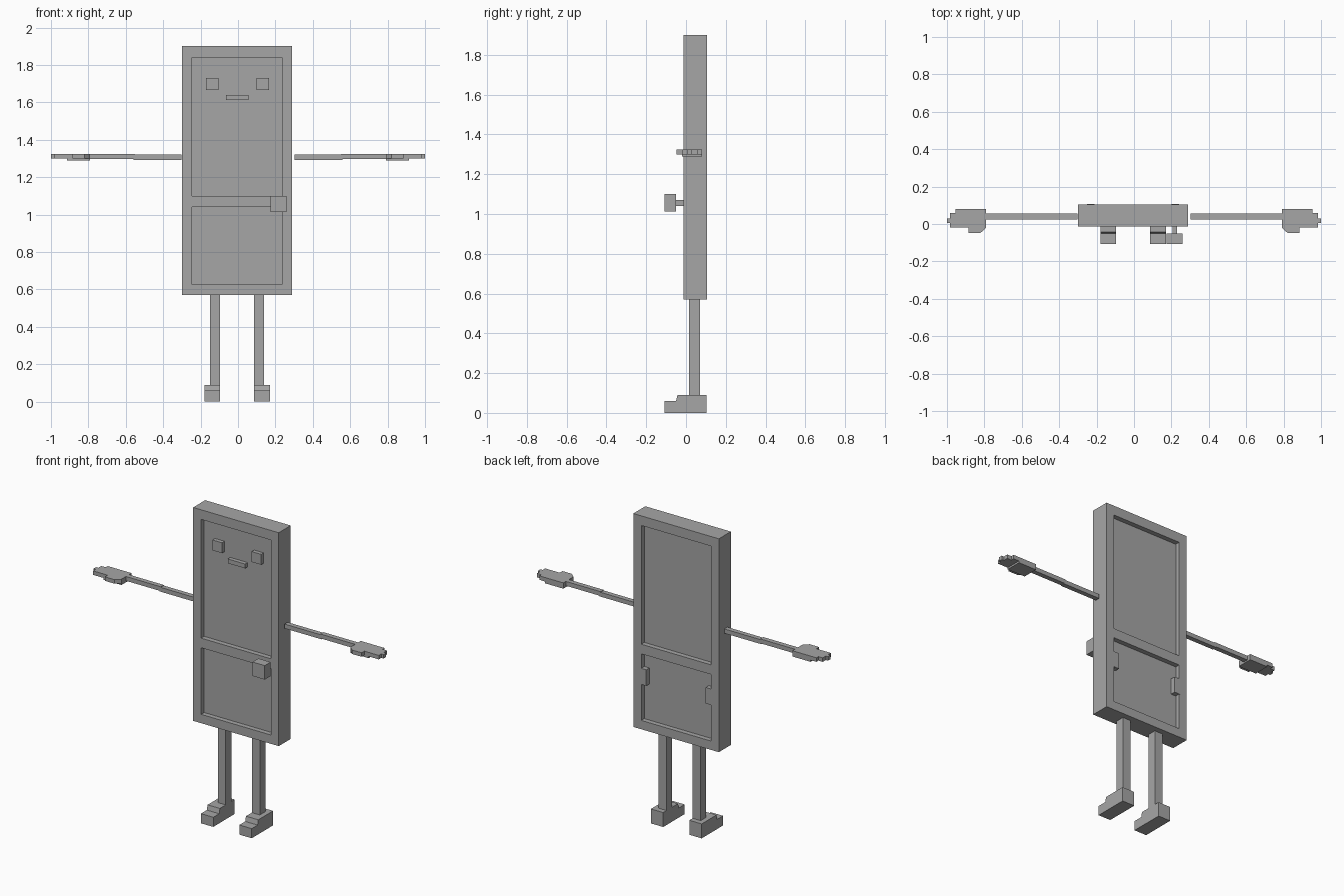
import bpy, bmesh

if "Cube" in bpy.data.objects:
    bpy.data.objects.remove(bpy.data.objects["Cube"])

grey = bpy.data.materials.new("plain_grey")
grey.diffuse_color = (0.38, 0.38, 0.38, 1)
grey.use_nodes = True
grey.node_tree.nodes["Principled BSDF"].inputs["Base Color"].default_value = grey.diffuse_color

CX = -0.005            # centre line of the door and legs
FRONT, BACK = -0.013, 0.105


def finish(name, bm):
    bmesh.ops.recalc_face_normals(bm, faces=bm.faces)
    mesh = bpy.data.meshes.new(name)
    bm.to_mesh(mesh)
    bm.free()
    mesh.materials.append(grey)
    obj = bpy.data.objects.new(name, mesh)
    bpy.context.collection.objects.link(obj)
    return obj


def box(name, x, y, z):
    bm = bmesh.new()
    bmesh.ops.create_cube(bm, size=1)
    for v in bm.verts:
        v.co = [lo if c < 0 else hi for c, (lo, hi) in zip(v.co, (x, y, z))]
    return finish(name, bm)


def prism(name, points, vector):
    """Extrude a closed outline of 3D points along a vector."""
    bm = bmesh.new()
    face = bm.faces.new([bm.verts.new(p) for p in points])
    ext = bmesh.ops.extrude_face_region(bm, geom=[face], use_keep_orig=True)
    moved = [g for g in ext["geom"] if isinstance(g, bmesh.types.BMVert)]
    bmesh.ops.translate(bm, vec=vector, verts=moved)
    return finish(name, bm)


def mx(side, a, b, centre=0.0):
    return sorted((centre + side * a, centre + side * b))


# Door slab with recessed panels on both faces
door = box("door", (-0.30, 0.29), (FRONT, BACK), (0.57, 1.90))
DEPTH = 0.03
for label, z in (("upper", (1.10, 1.84)), ("lower", (0.625, 1.04))):
    for face, y in (("front", (FRONT - 0.05, FRONT + DEPTH)),
                    ("back", (BACK - DEPTH, BACK + 0.05))):
        cutter = box(f"{label}_{face}_cutter", (-0.245, 0.235), y, z)
        cutter.hide_render = True
        cutter.hide_viewport = True
        mod = door.modifiers.new(cutter.name, "BOOLEAN")
        mod.operation = "DIFFERENCE"
        mod.solver = "EXACT"
        mod.object = cutter

# Face
for name, x in (("left_eye", (-0.17, -0.105)), ("right_eye", (0.10, 0.165))):
    box(name, x, (FRONT + 0.005, FRONT + DEPTH + 0.005), (1.665, 1.73))
box("mouth", (-0.065, 0.055), (FRONT + 0.005, FRONT + DEPTH + 0.005), (1.613, 1.64))

# Door knob
box("knob_stem", (0.205, 0.23), (-0.055, FRONT + 0.005), (1.04, 1.07))
box("knob", (0.175, 0.26), (-0.108, -0.05), (1.013, 1.10))

# Small blocks on the back panel edges
for name, x in (("left_back_block", (-0.25, -0.21)), ("right_back_block", (0.20, 0.24))):
    box(name, x, (BACK - DEPTH - 0.005, BACK + 0.001), (0.85, 0.95))

for name, s in (("left", -1), ("right", 1)):
    # Two-part arm
    box(f"{name}_upper_arm", mx(s, 0.303, 0.56), (0.025, 0.055), (1.293, 1.32))
    box(f"{name}_forearm", mx(s, 0.55, 0.80), (0.025, 0.055), (1.297, 1.324))

    # Hand with stepped fingers and a thumb, seen as one flat outline
    outline = [(0.79, 0.08), (0.955, 0.08), (0.955, 0.06), (0.985, 0.06),
               (0.985, 0.03), (1.0, 0.03), (1.0, 0.005), (0.985, 0.005),
               (0.985, -0.02), (0.885, -0.02), (0.885, -0.047),
               (0.82, -0.047), (0.79, -0.02)]
    prism(f"{name}_hand", [(s * x, y, 1.299) for x, y in outline], (0, 0, 0.025))
    box(f"{name}_palm", mx(s, 0.79, 0.915), (-0.02, 0.08), (1.288, 1.30))

    # Leg and stepped shoe
    box(f"{name}_leg", mx(s, 0.09, 0.145, CX), (0.015, 0.07), (0.08, 0.575))
    side = [(-0.108, 0), (0.103, 0), (0.103, 0.09), (-0.043, 0.09),
            (-0.05, 0.06), (-0.108, 0.06)]
    prism(f"{name}_shoe", [(CX + s * 0.09, y, z) for y, z in side], (s * 0.085, 0, 0))
